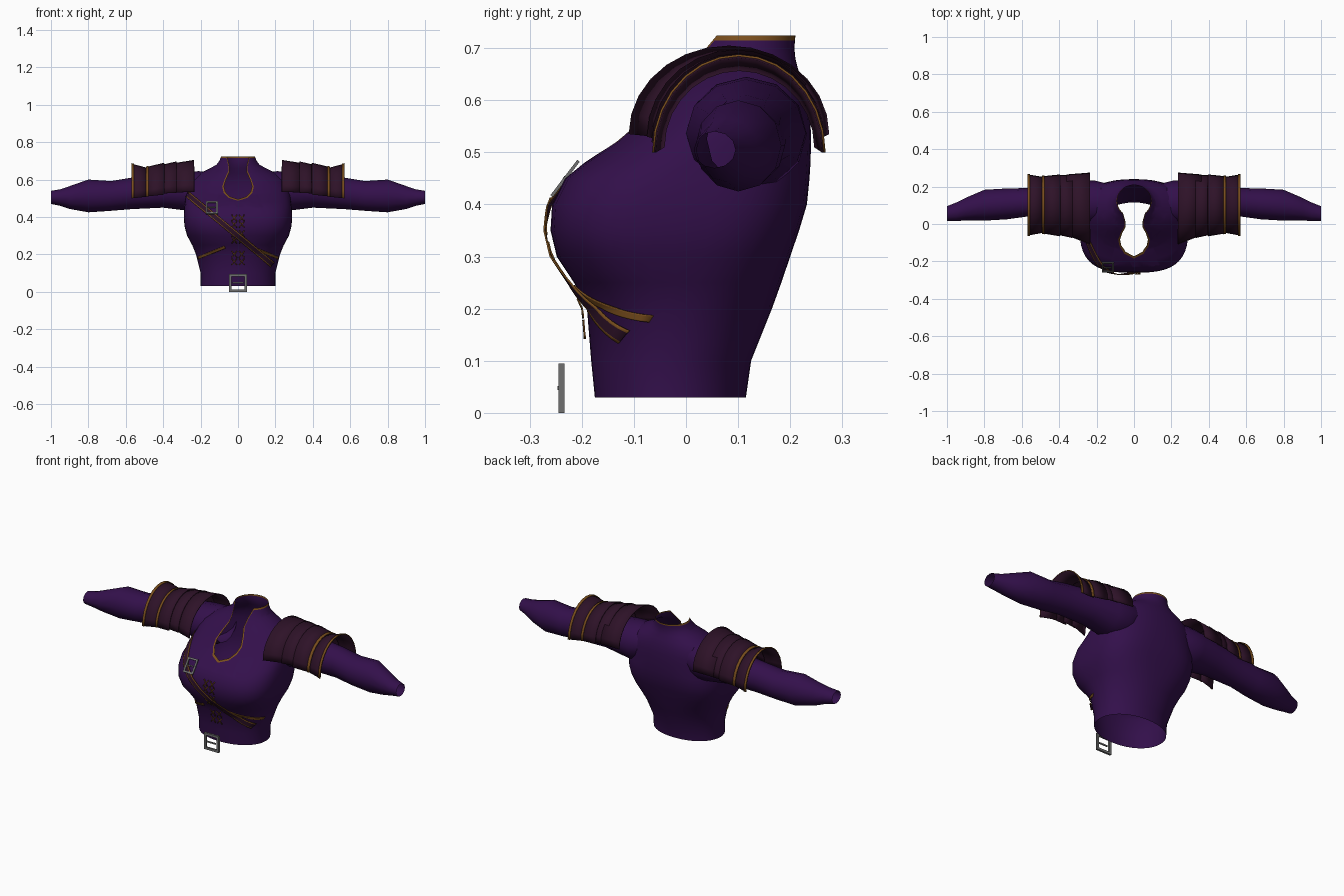
import bpy, bmesh, math
from mathutils import Vector, Matrix

if "Cube" in bpy.data.objects:
    bpy.data.objects.remove(bpy.data.objects["Cube"])


def material(name, rgb):
    m = bpy.data.materials.new(name)
    m.use_nodes = True
    m.diffuse_color = (*rgb, 1)
    m.node_tree.nodes["Principled BSDF"].inputs["Base Color"].default_value = (*rgb, 1)
    return m


PURPLE = material("purple cloth", (0.033, 0.005, 0.07))
MAROON = material("dark maroon leather", (0.027, 0.006, 0.021))
GOLD = material("gold trim", (0.19, 0.075, 0.012))
STEEL = material("grey metal", (0.16, 0.16, 0.16))


def finish(name, bm, mats, mirror=False, thick=0, angle=40):
    me = bpy.data.meshes.new(name)
    bm.to_mesh(me)
    bm.free()
    ob = bpy.data.objects.new(name, me)
    bpy.context.collection.objects.link(ob)
    for m in mats:
        me.materials.append(m)
    bpy.ops.object.select_all(action='DESELECT')
    ob.select_set(True)
    bpy.context.view_layer.objects.active = ob
    bpy.ops.object.shade_smooth_by_angle(angle=math.radians(angle))
    if thick:
        s = ob.modifiers.new("Thickness", 'SOLIDIFY')
        s.thickness = thick
    if mirror:
        ob.modifiers.new("Mirror", 'MIRROR')
    return ob


def loft(rows, closed):
    bm = bmesh.new()
    vs = [[bm.verts.new(p) for p in row] for row in rows]
    n = len(rows[0])
    for a, b in zip(vs, vs[1:]):
        for i in range(n if closed else n - 1):
            j = (i + 1) % n
            bm.faces.new((a[i], a[j], b[j], b[i]))
    bmesh.ops.recalc_face_normals(bm, faces=bm.faces)
    return bm


def power(v, n):
    return math.copysign(abs(v) ** (2 / n), v)


# Torso sections: height, half width, front, back, squareness
RINGS = [
    (0.03, 0.20, -0.175, 0.115, 2.1), (0.10, 0.20, -0.182, 0.125, 2.1),
    (0.20, 0.225, -0.19, 0.165, 2.2), (0.25, 0.245, -0.215, 0.183, 2.5),
    (0.30, 0.272, -0.248, 0.20, 2.8), (0.35, 0.286, -0.26, 0.217, 3),
    (0.40, 0.29, -0.257, 0.232, 3), (0.45, 0.288, -0.232, 0.237, 2.8),
    (0.48, 0.283, -0.195, 0.239, 2.6), (0.52, 0.28, -0.135, 0.24, 2.4),
    (0.56, 0.27, -0.092, 0.239, 2.3), (0.60, 0.25, -0.055, 0.235, 2.2),
    (0.635, 0.20, -0.025, 0.225, 2.1), (0.66, 0.15, 0.0, 0.215, 2),
    (0.68, 0.115, 0.012, 0.21, 2), (0.70, 0.10, 0.025, 0.208, 2),
    (0.724, 0.09, 0.038, 0.21, 2)]


def torso_row(z, w, f, b, n, segs=44):
    angles = [2 * math.pi * i / segs for i in range(segs)]
    return [(w * power(math.cos(t), n),
             (f + b) / 2 + (b - f) / 2 * power(math.sin(t), n), z) for t in angles]


def front_y(x, z):
    z = min(max(z, 0.03), 0.72)
    for lo, hi in zip(RINGS, RINGS[1:]):
        if lo[0] <= z <= hi[0]:
            k = (z - lo[0]) / (hi[0] - lo[0])
            _, w, f, b, n = [p + (q - p) * k for p, q in zip(lo, hi)]
            r = min(abs(x) / w, 1)
            return (f + b) / 2 - (b - f) / 2 * (1 - r ** n) ** (1 / n)


# Torso with a keyhole neckline and gold piping
KEYHOLE = [(0, 0.495), (0.045, 0.51), (0.068, 0.535), (0.075, 0.565),
           (0.062, 0.605), (0.046, 0.64), (0.046, 0.67), (0.06, 0.73)]
PIPING = [(x * 1.13, 0.6 + (z - 0.6) * 1.08) for x, z in KEYHOLE]


def inside(c, outline):
    if c.y > 0.12:
        return False
    for (xa, za), (xb, zb) in zip(outline, outline[1:]):
        if za <= c.z <= zb:
            return abs(c.x) < xa + (xb - xa) * (c.z - za) / (zb - za)
    return False


bm = loft([torso_row(*r) for r in RINGS], True)


def cut(co, no, region):
    faces = [f for f in bm.faces if region(f.calc_center_median())]
    parts = set(faces)
    for f in faces:
        parts.update(f.edges)
        parts.update(f.verts)
    bmesh.ops.bisect_plane(bm, geom=list(parts), plane_co=co, plane_no=no)


def chest(c):
    return c.y < 0.12 and c.z > 0.45 and abs(c.x) < 0.16


for outline in (KEYHOLE, PIPING):
    for a, b in zip(outline, outline[1:]):
        for s in (1, -1):
            cut((s * a[0], 0, a[1]), Vector((b[1] - a[1], 0, -s * (b[0] - a[0]))), chest)
cut((0, 0, 0.715), (0, 0, 1), lambda c: c.z > 0.68)
hole = []
for f in bm.faces:
    c = f.calc_center_median()
    if inside(c, KEYHOLE):
        hole.append(f)
    elif c.z > 0.715 or inside(c, PIPING):
        f.material_index = 1
bmesh.ops.delete(bm, geom=hole, context='FACES')
finish("torso", bm, [PURPLE, GOLD], angle=60)

# Sleeves: station x, front, back, bottom, top
SLEEVE = [(0.16, 0.02, 0.22, 0.45, 0.64), (0.21, 0.0, 0.232, 0.425, 0.645),
          (0.28, 0.0, 0.23, 0.435, 0.64), (0.40, 0.02, 0.21, 0.45, 0.625),
          (0.57, 0.04, 0.192, 0.442, 0.61), (0.68, 0.025, 0.19, 0.433, 0.592),
          (0.80, 0.018, 0.183, 0.425, 0.60), (0.90, 0.02, 0.14, 0.443, 0.565),
          (0.95, 0.015, 0.115, 0.46, 0.548), (1.0, 0.015, 0.095, 0.47, 0.54)]
rows = []
for x, f, b, lo, hi in SLEEVE:
    ang = [2 * math.pi * i / 12 for i in range(12)]
    rows.append([(x, (f + b) / 2 + (b - f) / 2 * math.cos(t),
                  (lo + hi) / 2 + (hi - lo) / 2 * math.sin(t)) for t in ang])
finish("sleeves", loft(rows, True), [PURPLE], mirror=True)


# Shoulder plates: overlapping arched bands
def arch(x, f, b, top, base, grow=0.0):
    ang = [math.pi * i / 14 for i in range(15)]
    return [(x, (f + b) / 2 + ((b - f) / 2 + grow) * math.cos(t),
             base + (top + grow - base) * math.sin(t)) for t in ang]


BANDS = [((0.235, -0.11, 0.275, 0.705, 0.535), (0.36, -0.06, 0.265, 0.685, 0.53)),
         ((0.33, -0.075, 0.265, 0.697, 0.53), (0.42, -0.055, 0.26, 0.676, 0.525)),
         ((0.395, -0.066, 0.265, 0.69, 0.52), (0.492, -0.05, 0.255, 0.667, 0.51)),
         ((0.475, -0.045, 0.25, 0.66, 0.51), (0.568, -0.062, 0.265, 0.685, 0.50))]
for i, (a, b) in enumerate(BANDS):
    finish(f"shoulder_band_{i + 1}", loft([arch(*a), arch(*b)], False),
           [MAROON], mirror=True, thick=0.004)
    if i > 1:
        near = [p + (q - p) * 0.86 for p, q in zip(a, b)]
        finish(f"shoulder_trim_{i - 1}", loft([arch(*near, 0.003), arch(*b, 0.003)], False),
               [GOLD], mirror=True, thick=0.004)


# Ribbons that follow the front of the torso
def ribbon(name, start, end, width, gap, mats, steps=24):
    a, b = Vector(start), Vector(end)
    d = (b - a).normalized()
    side = Vector((-d.y, d.x)) * width / 2
    rows = []
    for i in range(steps + 1):
        mid = a.lerp(b, i / steps)
        pts = [mid + side * k for k in (-1, -0.65, 0.65, 1)]
        rows.append([(p.x, front_y(p.x, p.y) - gap, p.y) for p in pts])
    rb = loft(rows, False)
    rb.faces.ensure_lookup_table()
    for i, f in enumerate(rb.faces):
        f.material_index = 0 if i % 3 == 1 else len(mats) - 1
    return finish(name, rb, mats, thick=0.003)


ribbon("chest_strap", (-0.275, 0.525), (0.185, 0.145), 0.032, 0.014, [MAROON, GOLD], 40)
for s, side in ((1, "left"), (-1, "right")):
    ribbon(side + "_waist_strap", (s * 0.07, 0.238), (s * 0.215, 0.18), 0.014, 0.008, [GOLD])

# Crossed lacing in two columns
for r, z in enumerate((0.395, 0.36, 0.31, 0.275, 0.20, 0.16)):
    for s in (1, -1):
        for k in (1, -1):
            ribbon(f"lace_{r}_{s}_{k}", (s * 0.02 - 0.014 * k, z - 0.017),
                   (s * 0.02 + 0.014 * k, z + 0.017), 0.005, 0.011, [GOLD], 2)


# Buckles: four bars and a prong
def buckle(name, centre, w, h, bar, depth, tilt):
    bk = bmesh.new()

    def box(x, y, z, sx, sy, sz):
        bmesh.ops.create_cube(bk, size=1, matrix=Matrix.Translation((x, y, z))
                              @ Matrix.Diagonal((sx, sy, sz, 1)))
    for s in (1, -1):
        box(s * (w - bar) / 2, 0, 0, bar, depth, h)
        box(0, 0, s * (h - bar) / 2, w - 2 * bar, depth, bar)
    box(0, -depth * 0.4, 0, w * 0.6, depth * 0.5, bar * 0.6)
    bk.transform(Matrix.Translation(centre) @ Matrix.Rotation(tilt, 4, 'X'))
    finish(name, bk, [STEEL], angle=30)


buckle("belt_buckle", (0, -0.239, 0.0475), 0.094, 0.095, 0.013, 0.011, 0)
buckle("strap_buckle", (-0.14, -0.232, 0.45), 0.064, 0.085, 0.01, 0.006, -0.65)
